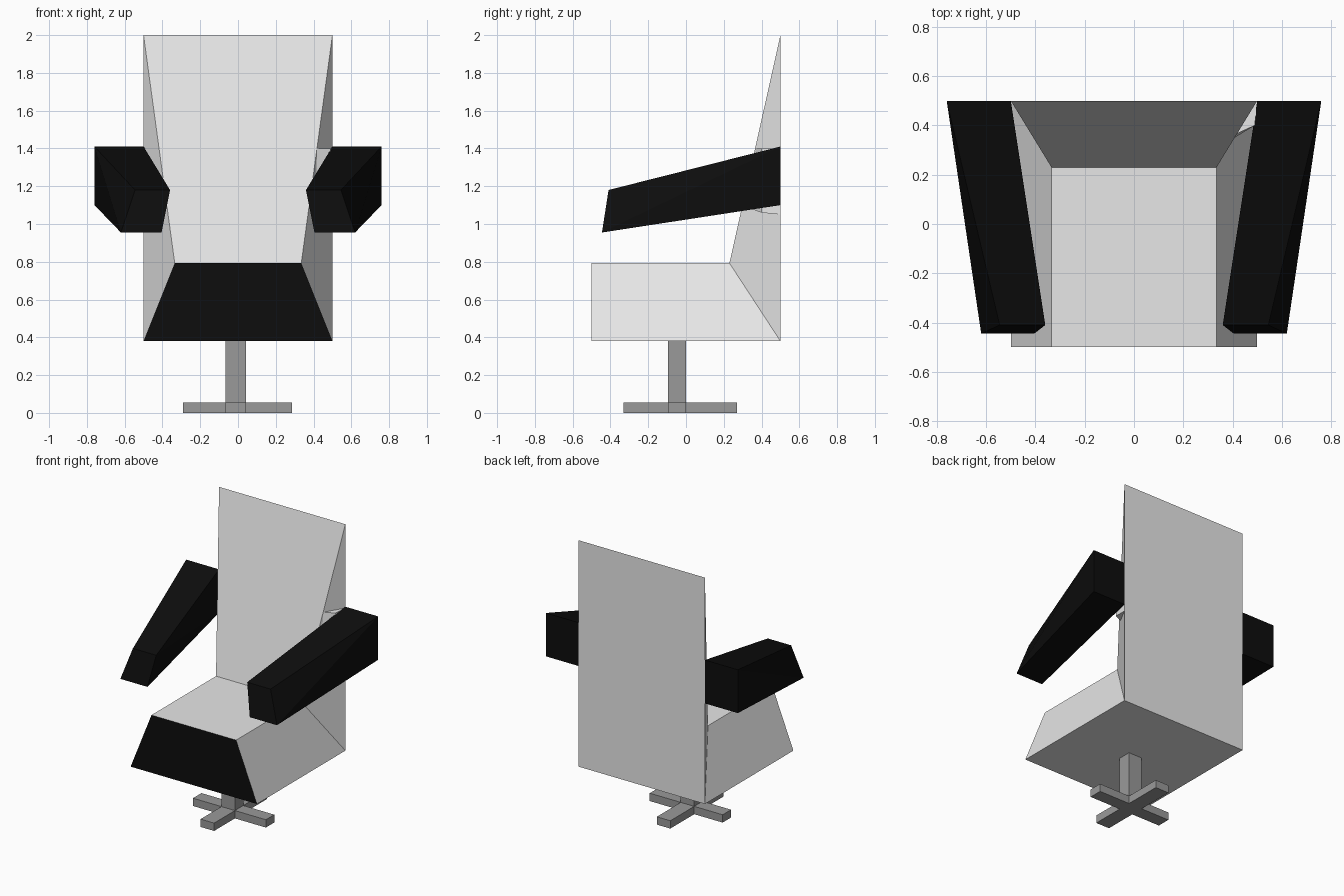
import bpy
import bmesh
from mathutils import Vector

if "Cube" in bpy.data.objects:
    bpy.data.objects.remove(bpy.data.objects["Cube"])


def material(name, value):
    m = bpy.data.materials.new(name)
    m.diffuse_color = (value, value, value, 1)
    m.use_nodes = True
    m.node_tree.nodes["Principled BSDF"].inputs["Base Color"].default_value = m.diffuse_color
    return m


LIGHT = material("light grey", 0.8)
METAL = material("mid grey", 0.32)
BLACK = material("black", 0.004)


def finish(name, bm, *mats):
    bmesh.ops.recalc_face_normals(bm, faces=bm.faces)
    mesh = bpy.data.meshes.new(name)
    bm.to_mesh(mesh)
    bm.free()
    for m in mats:
        mesh.materials.append(m)
    obj = bpy.data.objects.new(name, mesh)
    bpy.context.collection.objects.link(obj)
    return obj


def hull(name, points, *mats):
    bm = bmesh.new()
    for p in points:
        bm.verts.new(p)
    bmesh.ops.convex_hull(bm, input=bm.verts)
    bmesh.ops.dissolve_limit(bm, angle_limit=0.01, verts=bm.verts, edges=bm.edges)
    return finish(name, bm, *mats)


def box(name, lo, hi, mat):
    return hull(name, [(x, y, z) for x in (lo[0], hi[0])
                       for y in (lo[1], hi[1]) for z in (lo[2], hi[2])], mat)


# Seat and backrest: one shell, tapering up to the cushion and to a thin top edge
bm = bmesh.new()
rings = []
for s in (-1, 1):
    rings.append([bm.verts.new(p) for p in (
        (s * 0.5, -0.5, 0.38),      # front bottom
        (s * 0.5, 0.5, 0.38),       # back bottom
        (s * 0.5, 0.5, 2.0),        # backrest top
        (s * 0.335, 0.23, 0.793),   # cushion crease
        (s * 0.335, -0.5, 0.793))])  # cushion front
left, right = rings
for i in range(5):
    j = (i + 1) % 5
    bm.faces.new((left[i], left[j], right[j], right[i]))
for r in rings:
    bm.faces.new((r[0], r[1], r[3], r[4]))
    bm.faces.new((r[1], r[2], r[3]))
bmesh.ops.recalc_face_normals(bm, faces=bm.faces)
for f in bm.faces:
    f.material_index = 1 if f.normal.y < -0.99 else 0   # black front panel
finish("seat_and_backrest", bm, LIGHT, BLACK)

# Armrests: tapered beams, sloping down and inward to the front
for side, s in (("left", -1), ("right", 1)):
    profile = [(0.5, 0.5, 1.41), (0.76, 0.5, 1.41), (0.76, 0.5, 1.10), (0.5, 0.5, 1.10),
               (0.36, -0.41, 1.18), (0.545, -0.41, 1.18),
               (0.62, -0.445, 0.955), (0.405, -0.445, 0.955)]
    hull(side + "_armrest", [(s * x, y, z) for x, y, z in profile], BLACK)

# Small wedge joining the right armrest to the backrest
hull("right_armrest_joint", [(0.418, 0.367, 1.40), (0.49, 0.40, 1.40), (0.5, 0.5, 1.40),
                             (0.40, 0.345, 1.08), (0.49, 0.40, 1.06), (0.5, 0.5, 1.05)], LIGHT)

# Pedestal and cross-shaped foot
box("pedestal", (-0.065, -0.095, 0.05), (0.042, 0.0, 0.385), METAL)
X0, X1, Y0, Y1, H = -0.065, 0.042, -0.095, 0.0, 0.056
outline = [(X0, -0.33), (X1, -0.33), (X1, Y0), (0.287, Y0), (0.287, Y1), (X1, Y1),
           (X1, 0.27), (X0, 0.27), (X0, Y1), (-0.29, Y1), (-0.29, Y0), (X0, Y0)]
bm = bmesh.new()
face = bm.faces.new([bm.verts.new((x, y, 0)) for x, y in outline])
ext = bmesh.ops.extrude_face_region(bm, geom=[face], use_keep_orig=True)
bmesh.ops.translate(bm, vec=Vector((0, 0, H)),
                    verts=[g for g in ext["geom"] if isinstance(g, bmesh.types.BMVert)])
finish("cross_foot", bm, METAL)
